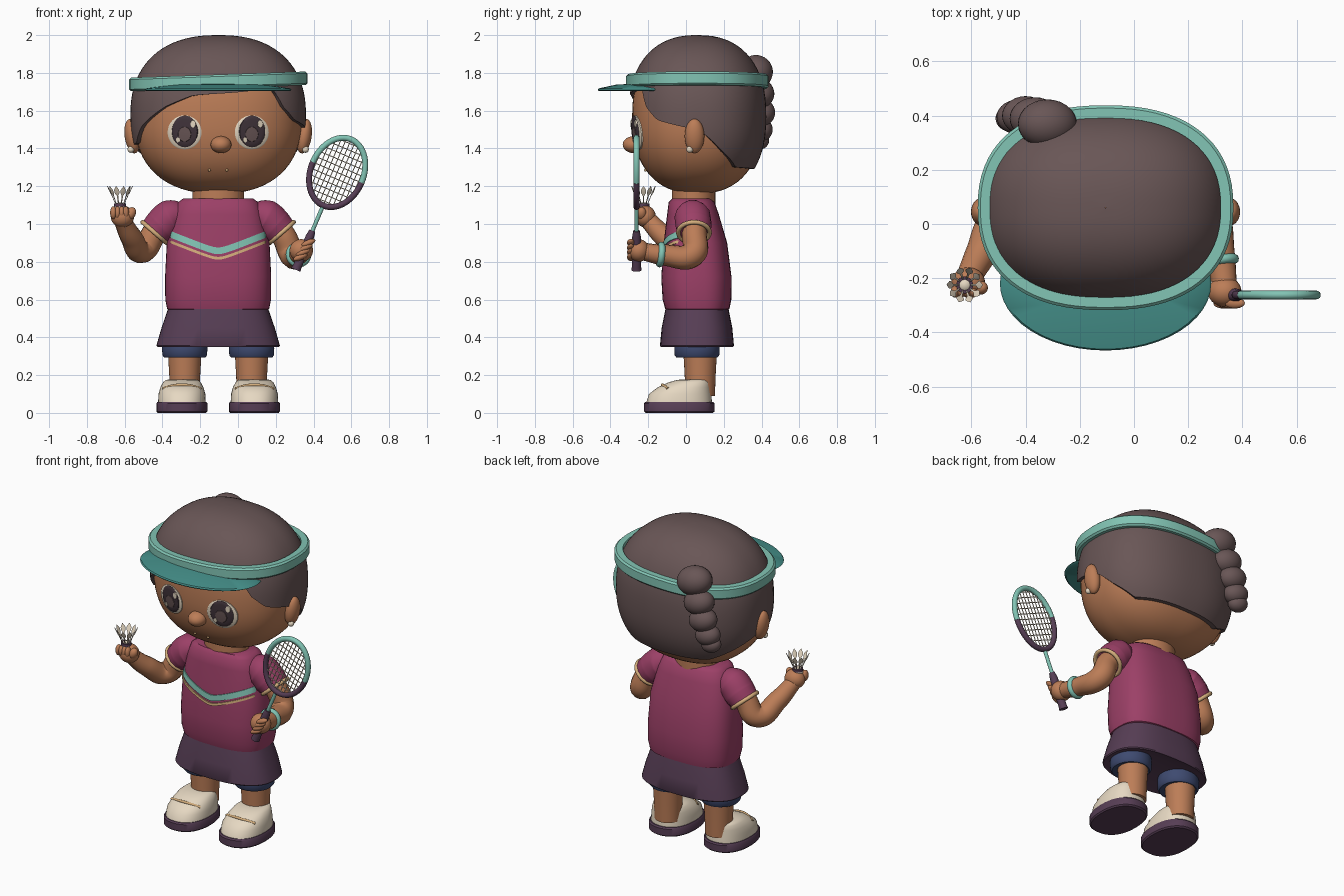
import bpy, math
from mathutils import Vector

cube = bpy.data.objects.get("Cube")
if cube:
    bpy.data.objects.remove(cube, do_unlink=True)

MID = -0.105                      # body centre line
TAU = math.tau


def material(name, code):
    srgb = [int(code[i:i + 2], 16) / 255 for i in (0, 2, 4)]
    colour = [((c + 0.055) / 1.055) ** 2.4 for c in srgb] + [1]
    m = bpy.data.materials.new(name)
    m.use_nodes = True
    m.diffuse_color = colour
    m.node_tree.nodes["Principled BSDF"].inputs["Base Color"].default_value = colour
    return m


skin = material("skin", "BC7D57")
hair = material("hair_brown", "695656")
shirt = material("raspberry", "9C4067")
plum = material("plum", "573E55")
navy = material("navy", "3E4A70")
cream = material("cream", "E6D8C2")
teal = material("teal", "82C4B4")
deep_teal = material("deep_teal", "45908A")
tan = material("tan_trim", "D6AF7D")
dark = material("eye_dark", "41343B")


def finish(ob, name, mat):
    ob.name = name
    ob.data.materials.clear()
    ob.data.materials.append(mat)
    bpy.ops.object.select_all(action="DESELECT")
    ob.select_set(True)
    bpy.context.view_layer.objects.active = ob
    bpy.ops.object.shade_smooth_by_angle(angle=math.radians(40))
    return ob


def loft(name, rings, mat, caps=True, closed=False):
    n, k = len(rings[0]), len(rings)
    faces = []
    for r in range(k if closed else k - 1):
        for i in range(n):
            j, s = (i + 1) % n, (r + 1) % k
            faces.append((r * n + i, r * n + j, s * n + j, s * n + i))
    if caps and not closed:
        faces += [tuple(range(n))[::-1], tuple(range((k - 1) * n, k * n))]
    me = bpy.data.meshes.new(name)
    me.from_pydata([p for ring in rings for p in ring], [], faces)
    ob = bpy.data.objects.new(name, me)
    bpy.context.collection.objects.link(ob)
    bpy.context.view_layer.objects.active = ob
    ob.select_set(True)
    bpy.ops.object.mode_set(mode="EDIT")
    bpy.ops.mesh.select_all(action="SELECT")
    bpy.ops.mesh.remove_doubles(threshold=0.0002)
    bpy.ops.mesh.normals_make_consistent()
    bpy.ops.object.mode_set(mode="OBJECT")
    return finish(ob, name, mat)


def power(v, e):
    return math.copysign(abs(v) ** e, v)


def oval(x, y, z, a, b, n=2.0, count=48):
    angles = [TAU * i / count for i in range(count)]
    return [(x + a * power(math.sin(t), 2 / n), y - b * power(math.cos(t), 2 / n), z) for t in angles]


def blob(name, loc, size, mat, rot=(0, 0, 0)):
    bpy.ops.mesh.primitive_uv_sphere_add(segments=28, ring_count=16, location=loc, rotation=rot)
    ob = bpy.context.object
    ob.scale = size
    return finish(ob, name, mat)


def hoop(name, loc, axis, major, minor, mat):
    bpy.ops.mesh.primitive_torus_add(location=loc, major_radius=major, minor_radius=minor,
                                     major_segments=32, minor_segments=10,
                                     rotation=Vector(axis).to_track_quat("Z", "Y").to_euler())
    return finish(bpy.context.object, name, mat)


def tube(name, paths, depth, mat, radii=None, smooth=False):
    cu = bpy.data.curves.new(name, "CURVE")
    cu.dimensions, cu.bevel_depth, cu.use_fill_caps = "3D", depth, True
    cu.bevel_resolution = 1 if depth < 0.005 else 5
    for path in paths:
        sp = cu.splines.new("BEZIER" if smooth else "POLY")
        pts = sp.bezier_points if smooth else sp.points
        pts.add(len(path) - 1)
        for i, p in enumerate(path):
            if smooth:
                pts[i].co = p
                pts[i].handle_left_type = pts[i].handle_right_type = "AUTO"
            else:
                pts[i].co = (*p, 1)
            pts[i].radius = radii[i] / depth if radii else 1
    ob = bpy.data.objects.new(name, cu)
    bpy.context.collection.objects.link(ob)
    bpy.ops.object.select_all(action="DESELECT")
    ob.select_set(True)
    bpy.context.view_layer.objects.active = ob
    bpy.ops.object.convert(target="MESH")
    return finish(bpy.context.object, name, mat)


def lookup(table, x):
    for (x0, *v0), (x1, *v1) in zip(table, table[1:]):
        if x <= x1:
            t = max(0, (x - x0) / (x1 - x0))
            return [p + (q - p) * t for p, q in zip(v0, v1)]
    return table[-1][1:]


# Head: one rounded surface shared by the skull, hair and face plates
HEAD_A, HEAD_B, HEAD_Y, HEAD_Z, SQ = 0.445, 0.345, 0.06, 1.57, 2.35


def shrink(v):
    return max(0, 1 - abs(v) ** SQ) ** (1 / SQ)


def head_ring(lat, grow=0.0):
    r = power(math.cos(lat), 2 / SQ)
    h = 0.41 + grow
    return oval(MID, HEAD_Y, HEAD_Z + h * power(math.sin(lat), 2 / SQ),
                (HEAD_A + grow) * r, (HEAD_B + grow) * r, SQ, 72)


loft("head", [head_ring(math.radians(-89.9 + 179.8 * i / 32)) for i in range(33)], skin)

# Hair cap with a lower edge that follows a swept fringe
EDGE = [(-180, 1.29), (-140, 1.29), (-115, 1.36), (-95, 1.41), (-72, 1.43), (-58, 1.52), (-34, 1.62),
        (-14, 1.68), (14, 1.7), (36, 1.72), (45, 1.62), (58, 1.55), (90, 1.5), (108, 1.39),
        (128, 1.3), (180, 1.29)]
COUNT = 96


def hair_ring(f, grow):
    ring = []
    for i in range(COUNT):
        deg = 360 * i / COUNT
        deg -= 360 if deg > 180 else 0
        t, h = math.radians(deg), 0.41 + grow
        v = (lookup(EDGE, deg)[0] - HEAD_Z) / h
        low = math.asin(power(v, SQ / 2))
        lat = low + (math.radians(89.9) - low) * f
        r = math.cos(lat) ** (2 / SQ)
        ring.append((MID + (HEAD_A + grow) * r * power(math.sin(t), 2 / SQ),
                     HEAD_Y - (HEAD_B + grow) * r * power(math.cos(t), 2 / SQ),
                     HEAD_Z + h * power(math.sin(lat), 2 / SQ)))
    return ring


loft("hair_cap", [hair_ring(0, -0.02), hair_ring(0, 0.012)] +
     [hair_ring(i / 24, 0.02) for i in range(25)], hair, caps=False)

# Braid
for i, (x, y, z, r) in enumerate([(-.32, .37, 1.805, .11), (-.365, .39, 1.69, .095),
                                  (-.4, .4, 1.59, .088), (-.43, .395, 1.5, .078), (-.45, .39, 1.445, .062)]):
    blob(f"braid_{i}", (x, y, z), (r, r * 0.82, r * 0.8), hair, (0, 0.25, 0))

# Visor band and brim
profile = [(.425, -.036), (.462, -.036), (.472, -.026), (.472, .026), (.462, .036), (.425, .036)]
band = [[(x, y, z + 0.035 * (x - MID)) for x, y, z in oval(MID, HEAD_Y, 1.755 + dz, a, a - 0.094, SQ, 72)]
        for a, dz in profile]
loft("visor_band", band, teal, closed=True)
loft("visor_brim", [oval(MID, -.22, z, .39 * s, .247 * s) for s, z in
     [(.01, 1.725), (.6, 1.718), (.97, 1.703), (1, 1.71), (.98, 1.718), (.6, 1.738), (.01, 1.745)]], deep_teal)


# Face
def face_y(x, z):
    r = shrink((z - HEAD_Z) / 0.41)
    return HEAD_Y - HEAD_B * r * shrink((x - MID) / (HEAD_A * r))


def face_plate(name, x, z, rx, rz, lift, mat):
    rings = []
    for s, up in [(.02, lift), (.4, lift), (.75, lift), (.95, lift), (1, lift - .003), (1, -.01)]:
        ring = [(px, pz) for px, pz, _ in oval(x, z, 0, rx * s, rz * s, count=32)]
        rings.append([(px, face_y(px, pz) - up, pz) for px, pz in ring])
    loft(name, rings, mat)


for side, word in ((-1, "right"), (1, "left")):
    ex = MID + side * 0.178
    face_plate(f"{word}_eye_white", ex, 1.485, .09, .09, .009, cream)
    face_plate(f"{word}_iris", ex + .002, 1.49, .069, .084, .013, dark)
    face_plate(f"{word}_pupil_glow", ex, 1.475, .035, .04, .015, hair)
    face_plate(f"{word}_eye_glint", ex + .045, 1.53, .014, .02, .017, cream)
    face_plate(f"{word}_eye_small_glint", ex - .035, 1.445, .011, .014, .017, cream)
    blob(f"{word}_mouth_corner", (MID + side * .046, face_y(-.1, 1.285) - .002, 1.285), (.007,) * 3, tan)
    blob(f"{word}_ear", (MID + side * .455, .045, 1.465), (.04, .052, .092), skin, (0, side * .15, 0))
    blob(f"{word}_earring", (MID + side * .462, .02, 1.395), (.018,) * 3, cream)
blob("nose", (-.09, -.275, 1.42), (.055, .06, .045), skin)

# Torso, neck and skirt
BODY = [(.535, .24, .14, .06), (.55, .27, .17, .06), (.6, .28, .182, .058), (.72, .281, .186, .055),
        (.9, .272, .168, .05), (1.05, .238, .137, .037), (1.115, .212, .122, .03), (1.135, .185, .1, .028)]


def body_ring(z):
    a, b, y = lookup(BODY, z)
    return oval(MID, y, z, a, b, 2.8)


loft("shirt", [body_ring(row[0]) for row in BODY], shirt)
loft("neck", [oval(MID, .04, z, .137, .115) for z in (1.08, 1.22)], skin)
loft("skirt", [oval(MID, .058, z, a, b, 2.6) for z, a, b in
     [(.37, .2, .12), (.35, .322, .192), (.356, .327, .196), (.45, .3, .187), (.56, .262, .165)]], plum)


# Chest chevrons
def chevron(name, low, high, mat):
    rows = [[], [], [], []]
    for i in range(41):
        u = i / 20 - 1
        x, rise = MID + .252 * u, .1 * math.sqrt(u * u + .02)
        for row, (dz, up) in zip(rows, [(low, -.02), (low, .007), (high, .007), (high, -.02)]):
            z = dz + rise
            a, b, y = lookup(BODY, z)
            front = y - b * max(0, 1 - abs((x - MID) / a) ** 2.8) ** (1 / 2.8)
            row.append((x, front - up, z))
    loft(name, list(zip(*rows)), mat)


chevron("chest_teal_stripe", .826, .862, teal)
chevron("chest_tan_stripe", .797, .812, tan)

# Legs, shorts, shoes and sleeves
for side, word in ((-1, "right"), (1, "left")):
    lx, sx = MID + side * .177, MID + side * .192
    loft(f"{word}_shorts", [oval(lx, .058, z, r, r) for z, r in
         [(.4, .115), (.34, .12), (.305, .118), (.292, .108), (.292, .06)]], navy)
    loft(f"{word}_leg", [oval(lx, .075, z, r, r) for z, r in ((.09, .078), (.2, .082), (.34, .09))], skin)
    loft(f"{word}_sole", [oval(sx, -.035, z, .135 * s, .187 * s, 2.3) for z, s in
         [(0, .95), (.008, 1), (.05, 1), (.058, .96)]], plum)
    loft(f"{word}_shoe", [oval(sx, y, z, a, b, 2.3) for z, a, b, y in
         [(.05, .126, .175, -.037), (.1, .124, .165, -.031), (.135, .114, .14, -.01),
          (.162, .1, .11, .018), (.174, .085, .085, .035), (.178, .06, .06, .045)]], cream)
    tube(f"{word}_shoe_strap", [[(sx + .1 * u, -.125 + .03 * u * u, .148 - .02 * u * u)
                                for u in (-1, -.5, 0, .5, 1)]], .008, tan, smooth=True)
    tube(f"{word}_sleeve", [[(MID + side * x, y, z) for x, y, z in
         [(.19, .03, 1.05), (.25, .035, 1.035), (.3, .04, .99), (.337, .042, .955)]]], .1, shirt,
         [.07, .097, .096, .086], True)
    hoop(f"{word}_sleeve_trim", (MID + side * .337, .042, .955), (side * .65, 0, -.75), .083, .012, tan)

# Arms and hands
tube("right_arm", [[(-.4, .04, 1.02), (-.445, .035, .95), (-.505, .01, .86), (-.565, -.11, .93),
                    (-.612, -.2, 1.02)]], .06, skin, [.065, .066, .066, .058, .046], True)
tube("left_arm", [[(.17, .04, 1.02), (.24, .045, .94), (.285, .035, .84), (.317, -.11, .835),
                   (.335, -.23, .855)]], .06, skin, [.065, .066, .068, .056, .046], True)
hoop("left_wristband", (.32, -.135, .838), (.13, -1, .1), .05, .018, teal)
blob("right_hand", (-.612, -.215, 1.04), (.062, .055, .058), skin)
blob("right_thumb", (-.568, -.235, 1.055), (.026, .026, .036), skin, (0, .5, 0))
blob("left_hand", (.335, -.25, .86), (.062, .056, .06), skin)
for i in range(4):
    blob(f"left_finger_{i}", (.33 + .014 * i, -.292, .825 + .025 * i), (.04, .02, .016), skin, (0, -.4, 0))
    blob(f"right_finger_{i}", (-.66 + .022 * i, -.25, 1.06), (.017, .022, .034), skin)

# Racket, drawn on a tilted axis
LEAN = math.radians(23)


def racket(u, v):
    return (.525 + u * math.cos(LEAN) + v * math.sin(LEAN), -.262, 1.273 - u * math.sin(LEAN) + v * math.cos(LEAN))


RU, RV = .14, .19
for name, start, mat in (("racket_upper_rim", 0, teal), ("racket_lower_rim", math.pi, plum)):
    arc = [start + math.pi * i / 32 for i in range(33)]
    tube(name, [[racket(RU * math.cos(t), RV * math.sin(t)) for t in arc]], .016, mat)
wires = []
for i in range(-5, 6):
    s = i / 5.7
    c = math.sqrt(1 - s * s)
    wires += [[racket(RU * s, -RV * c), racket(RU * s, RV * c)], [racket(-RU * c, RV * s), racket(RU * c, RV * s)]]
tube("racket_strings", wires, .0028, cream)
tube("racket_shaft", [[racket(0, -.19), racket(0, -.37)]], .011, teal)
tube("racket_handle", [[racket(0, -v) for v in (.335, .37, .54, .56)]], .025, plum, [.017, .023, .024, .027])

# Shuttlecock
SX, SY = -.625, -.225
blob("shuttle_cork", (SX, SY, 1.085), (.031, .031, .03), cream)
loft("shuttle_band", [oval(SX, SY, z, .031, .031) for z in (1.092, 1.108)], plum)
for i in range(10):
    t = TAU * i / 10
    out, along = Vector((math.cos(t), math.sin(t), 0)), Vector((-math.sin(t), math.cos(t), 0))
    rings = []
    for r, h, w in [(.02, 1.1, .003), (.042, 1.15, .004), (.05, 1.165, .014), (.057, 1.18, .014), (.066, 1.2, .001)]:
        centre = Vector((SX, SY, h)) + out * r
        rings.append([tuple(centre + along * p * w + out * q * .002) for p, q in ((-1, 0), (0, 1), (1, 0), (0, -1))])
    loft(f"feather_{i}", rings, cream)
